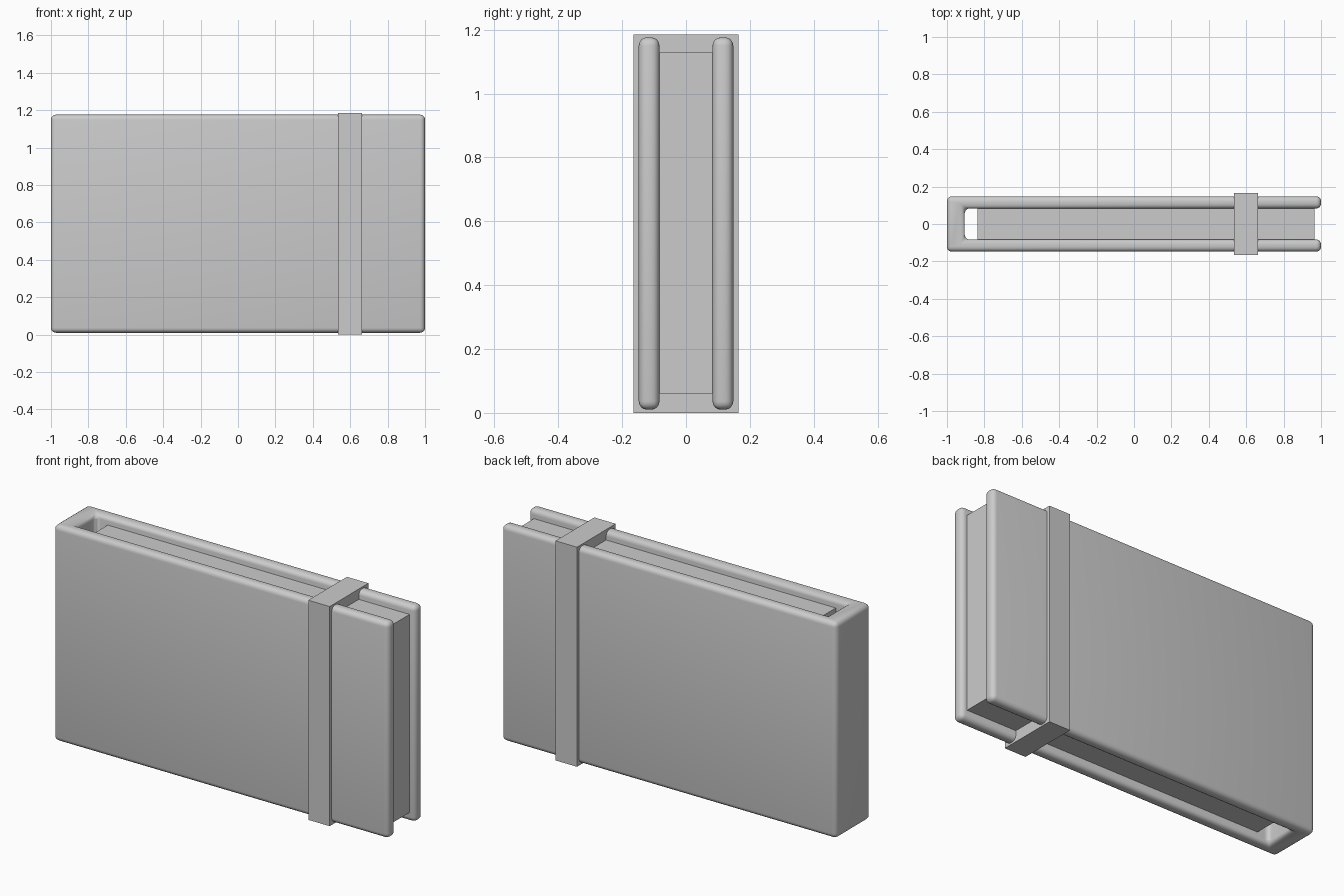
import bpy, bmesh

if "Cube" in bpy.data.objects:
    bpy.data.objects.remove(bpy.data.objects["Cube"])

grey = bpy.data.materials.new("plain grey")
grey.diffuse_color = (0.6, 0.6, 0.6, 1)
grey.use_nodes = True
grey.node_tree.nodes["Principled BSDF"].inputs["Base Color"].default_value = grey.diffuse_color


def prism(name, outline, z0, z1):
    """Extrude a flat x/y outline from z0 to z1."""
    bm = bmesh.new()
    base = bm.faces.new([bm.verts.new((x, y, z0)) for x, y in outline])
    top = bmesh.ops.extrude_face_region(bm, geom=[base])["geom"]
    bmesh.ops.translate(bm, vec=(0, 0, z1 - z0),
                        verts=[v for v in top if isinstance(v, bmesh.types.BMVert)])
    bmesh.ops.recalc_face_normals(bm, faces=bm.faces)
    me = bpy.data.meshes.new(name)
    bm.to_mesh(me)
    bm.free()
    me.materials.append(grey)
    ob = bpy.data.objects.new(name, me)
    bpy.context.collection.objects.link(ob)
    return ob


def box(name, x0, x1, half_y, z0, z1):
    return prism(name, [(x0, -half_y), (x1, -half_y), (x1, half_y), (x0, half_y)], z0, z1)


# Cover: front board, spine and back board as one U-shaped, rounded shell
OUT, INN, SPINE = 0.148, 0.083, -0.905
cover = prism("cover", [(-1, -OUT), (1, -OUT), (1, -INN), (SPINE, -INN),
                        (SPINE, INN), (1, INN), (1, OUT), (-1, OUT)], 0.01, 1.176)
bevel = cover.modifiers.new("rounded edges", 'BEVEL')
bevel.width = 0.026
bevel.segments = 4
bevel.limit_method = 'ANGLE'
bpy.context.view_layer.objects.active = cover
cover.select_set(True)
bpy.ops.object.modifier_apply(modifier=bevel.name)
bpy.ops.object.shade_smooth_by_angle()

# Page block between the boards
box("pages", -0.836, 0.966, INN + 0.002, 0.06, 1.129)

# Closure band wrapped around the book
box("closure_band", 0.535, 0.663, 0.165, 0.0, 1.185)
